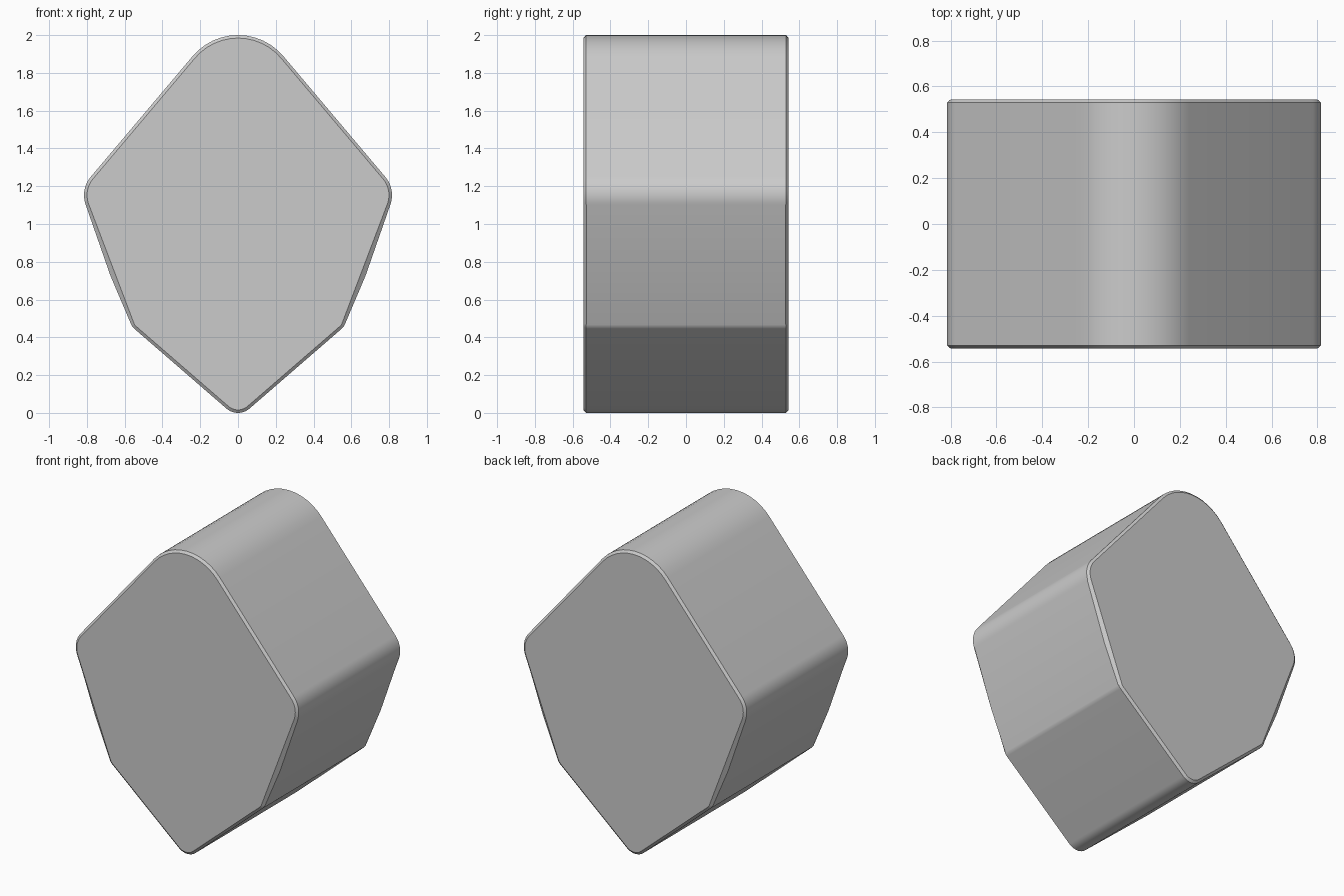
import bpy, bmesh, math
from mathutils import Vector

if "Cube" in bpy.data.objects:
    bpy.data.objects.remove(bpy.data.objects["Cube"])

SEG = 12

# Right-half corners: x, z, fillet radius (0 keeps a plain bend)
right = [(0.835, 1.184, 0.15), (0.675, 0.725, 0), (0.56, 0.455, 0.06)]
corners = ([(0, 2.173, 0.314)] + right + [(0, -0.03, 0.093)]
           + [(-x, z, r) for x, z, r in reversed(right)])


def rounded_outline(pts):
    """Return the filleted outline and the indices of its plain bends."""
    out, bends = [], []
    for i, (x, z, r) in enumerate(pts):
        p = Vector((x, z))
        if r == 0:
            bends.append(len(out))
            out.append(p)
            continue
        a = (Vector(pts[i - 1][:2]) - p).normalized()
        b = (Vector(pts[(i + 1) % len(pts)][:2]) - p).normalized()
        half = a.angle(b) / 2
        c = p + (a + b).normalized() * (r / math.sin(half))
        s = p + a * (r / math.tan(half)) - c
        e = p + b * (r / math.tan(half)) - c
        sweep = s.angle(e)
        for k in range(SEG + 1):
            t = k / SEG
            out.append(c + (s * math.sin((1 - t) * sweep)
                            + e * math.sin(t * sweep)) / math.sin(sweep))
    return out, bends


def inset(pts, d):
    res = []
    for i, p in enumerate(pts):
        t = (pts[(i + 1) % len(pts)] - pts[i - 1]).normalized()
        res.append(p + Vector((t.y, -t.x)) * d)
    return res


body, bends = rounded_outline(corners)

# The rim runs straight past the slight side bends
rim = [p.copy() for p in body]
for i in bends:
    a, b = body[i - 1], body[i + 1]
    d = (b - a).normalized()
    rim[i] = a + d * (body[i] - a).dot(d)
cap = inset(rim, 0.016)

# Rings from front to back: front cap, rim, body, body, rim, back cap
rings = [(-0.543, cap), (-0.530, rim), (-0.526, body),
         (0.526, body), (0.530, rim), (0.543, cap)]
bm = bmesh.new()
loops = [[bm.verts.new((p.x, y, p.y)) for p in pts] for y, pts in rings]
n = len(body)
for l0, l1 in zip(loops, loops[1:]):
    for i in range(n):
        j = (i + 1) % n
        bm.faces.new((l0[i], l0[j], l1[j], l1[i]))
bm.faces.new(loops[0])
bm.faces.new(loops[-1])
bmesh.ops.recalc_face_normals(bm, faces=bm.faces)
mesh = bpy.data.meshes.new("rounded_block")
bm.to_mesh(mesh)
bm.free()
obj = bpy.data.objects.new("rounded_block", mesh)
bpy.context.collection.objects.link(obj)
bpy.context.view_layer.objects.active = obj
obj.select_set(True)
bpy.ops.object.shade_smooth_by_angle(angle=math.radians(25))
